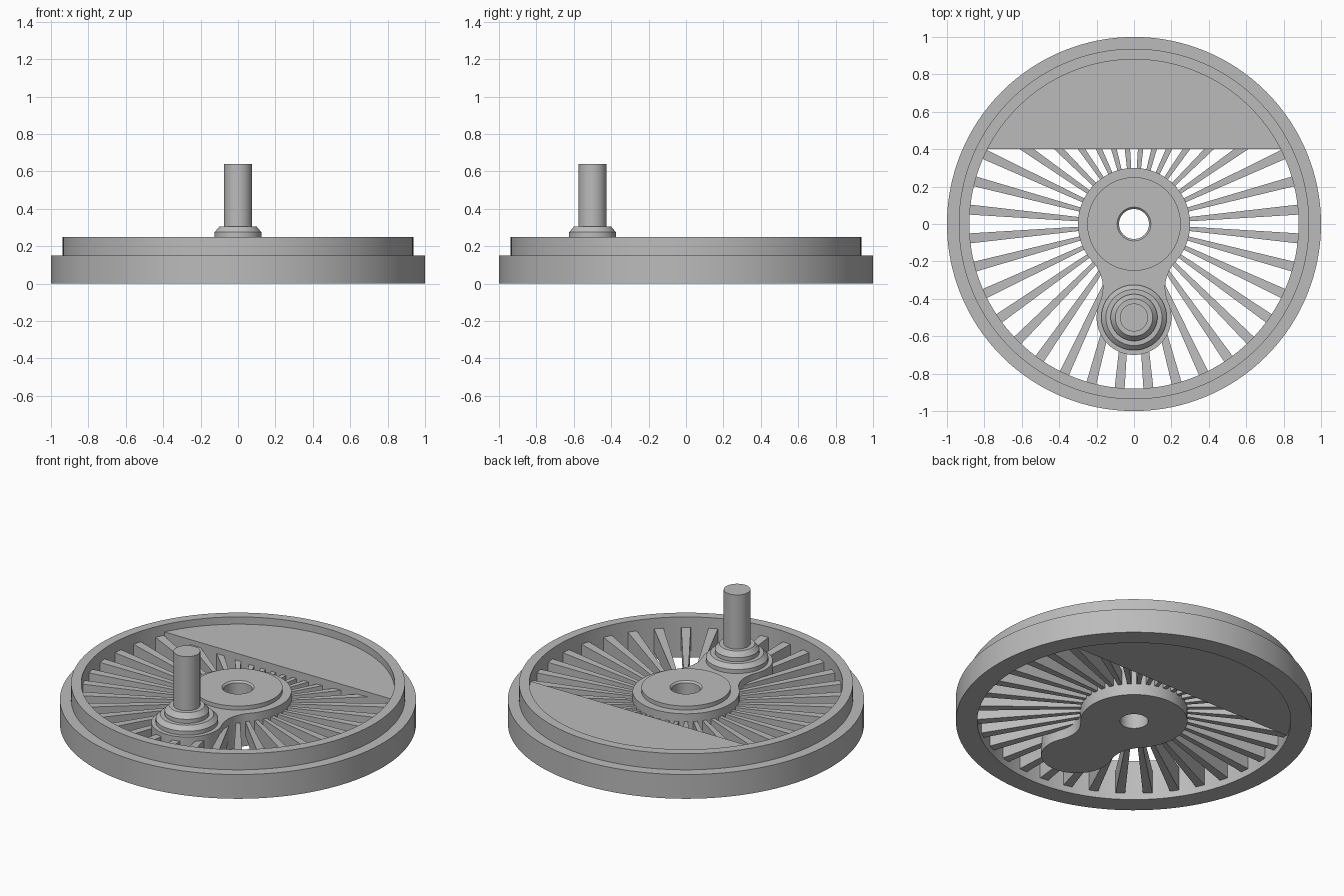
import bpy, bmesh, math
from mathutils import Matrix

if "Cube" in bpy.data.objects:
    bpy.data.objects.remove(bpy.data.objects["Cube"], do_unlink=True)

steel = bpy.data.materials.new("grey_steel")
steel.use_nodes = True
GREY = (0.5, 0.5, 0.5, 1)
steel.diffuse_color = GREY
steel.node_tree.nodes["Principled BSDF"].inputs["Base Color"].default_value = GREY


def finish(name, mesh):
    mesh.materials.clear()
    mesh.materials.append(steel)
    ob = bpy.data.objects.new(name, mesh)
    bpy.context.collection.objects.link(ob)
    bpy.ops.object.select_all(action="DESELECT")
    ob.select_set(True)
    bpy.context.view_layer.objects.active = ob
    bpy.ops.object.shade_smooth_by_angle(angle=math.radians(30))
    return ob


def from_bmesh(name, bm):
    bmesh.ops.recalc_face_normals(bm, faces=bm.faces)
    mesh = bpy.data.meshes.new(name)
    bm.to_mesh(mesh)
    bm.free()
    return finish(name, mesh)


def lathe(name, profile, steps=96, y=0, closed=False):
    """Spin a (radius, height) profile about a vertical axis."""
    bm = bmesh.new()
    verts = [bm.verts.new((r, 0, z)) for r, z in profile]
    edges = [bm.edges.new(p) for p in zip(verts, verts[1:])]
    if closed:
        edges.append(bm.edges.new((verts[-1], verts[0])))
    bmesh.ops.spin(bm, geom=verts + edges, cent=(0, 0, 0), axis=(0, 0, 1),
                   angle=math.tau, steps=steps)
    bmesh.ops.remove_doubles(bm, verts=bm.verts, dist=1e-4)
    bmesh.ops.translate(bm, verts=bm.verts, vec=(0, y, 0))
    return from_bmesh(name, bm)


def arc(cx, cy, r, start, end, n):
    """Points on an arc, angles in radians."""
    return [(cx + r * math.cos(start + (end - start) * i / n),
             cy + r * math.sin(start + (end - start) * i / n)) for i in range(n + 1)]


def plate(name, loops, low, high):
    """Extrude flat outlines (the first is the border, others are holes)."""
    curve = bpy.data.curves.new(name + "_outline", "CURVE")
    curve.dimensions = "2D"
    curve.fill_mode = "BOTH"
    curve.extrude = (high - low) / 2
    for loop in loops:
        spline = curve.splines.new("POLY")
        spline.points.add(len(loop) - 1)
        for point, (x, y) in zip(spline.points, loop):
            point.co = (x, y, 0, 1)
        spline.use_cyclic_u = True
    tmp = bpy.data.objects.new(name + "_outline", curve)
    bpy.context.collection.objects.link(tmp)
    deps = bpy.context.evaluated_depsgraph_get()
    mesh = bpy.data.meshes.new_from_object(tmp.evaluated_get(deps))
    bpy.data.objects.remove(tmp, do_unlink=True)
    bm = bmesh.new()
    bm.from_mesh(mesh)
    bmesh.ops.remove_doubles(bm, verts=bm.verts, dist=1e-4)
    bmesh.ops.translate(bm, verts=bm.verts, vec=(0, 0, (low + high) / 2))
    return from_bmesh(name, bm)


# Stepped rim
lathe("rim", [(0.88, 0), (1, 0), (1, 0.15), (0.937, 0.15), (0.937, 0.25), (0.88, 0.25)],
      steps=128, closed=True)

# Counterweight: circular segment behind a straight edge
edge = math.asin(0.4 / 0.885)
plate("counterweight", [arc(0, 0, 0.885, edge, math.pi - edge, 60)], 0.02, 0.205)

# Hub and crank arm in one plate, blended by round fillets
HUB, BOSS, FILLET, PIN_Y, BORE = 0.3, 0.2, 0.2, -0.5, 0.08
fy = ((BOSS + FILLET) ** 2 - (HUB + FILLET) ** 2 - PIN_Y ** 2) / (-2 * PIN_Y)
fx = math.sqrt((HUB + FILLET) ** 2 - fy ** 2)
hub_a = math.atan2(fy, fx)
boss_a = math.atan2(fy - PIN_Y, fx)
outline = arc(0, 0, HUB, hub_a, math.pi - hub_a, 64)
outline += arc(-fx, fy, FILLET, -hub_a, -boss_a, 12)[1:]
outline += arc(0, PIN_Y, BOSS, math.pi - boss_a, math.tau + boss_a, 40)[1:]
outline += arc(fx, fy, FILLET, math.pi + boss_a, math.pi + hub_a, 12)[1:-1]
bore = arc(0, 0, BORE, 0, math.tau, 48)[:-1]
plate("hub_and_crank_arm", [outline, bore], 0, 0.2)

# Raised hub face with a chamfered bore
lathe("hub_face", [(BORE, 0.19), (0.25, 0.19), (0.25, 0.225), (0.09, 0.225), (BORE, 0.215)],
      steps=96, closed=True)

# Crank pin with stepped collar
lathe("crank_pin_collar", [(0, 0.19), (0.175, 0.19), (0.175, 0.225), (0.15, 0.25), (0.125, 0.25),
                           (0.125, 0.275), (0.1, 0.305), (0, 0.305)], steps=64, y=PIN_Y)
lathe("crank_pin", [(0, 0.3), (0.075, 0.3), (0.075, 0.64), (0, 0.64)], steps=48, y=PIN_Y)

# Tapered spokes
SPOKES = 36
bm = bmesh.new()
for i in range(SPOKES):
    made = bmesh.ops.create_cube(bm, size=1)["verts"]
    for v in made:
        outer = v.co.x > 0
        half = 0.027 if outer else 0.011
        low, high = (0.04, 0.185) if outer else (0.07, 0.15)
        v.co = (0.89 if outer else 0.28, math.copysign(half, v.co.y), high if v.co.z > 0 else low)
    turn = Matrix.Rotation(math.tau * (i + 0.5) / SPOKES, 3, "Z")
    bmesh.ops.rotate(bm, verts=made, cent=(0, 0, 0), matrix=turn)
from_bmesh("spokes", bm)
